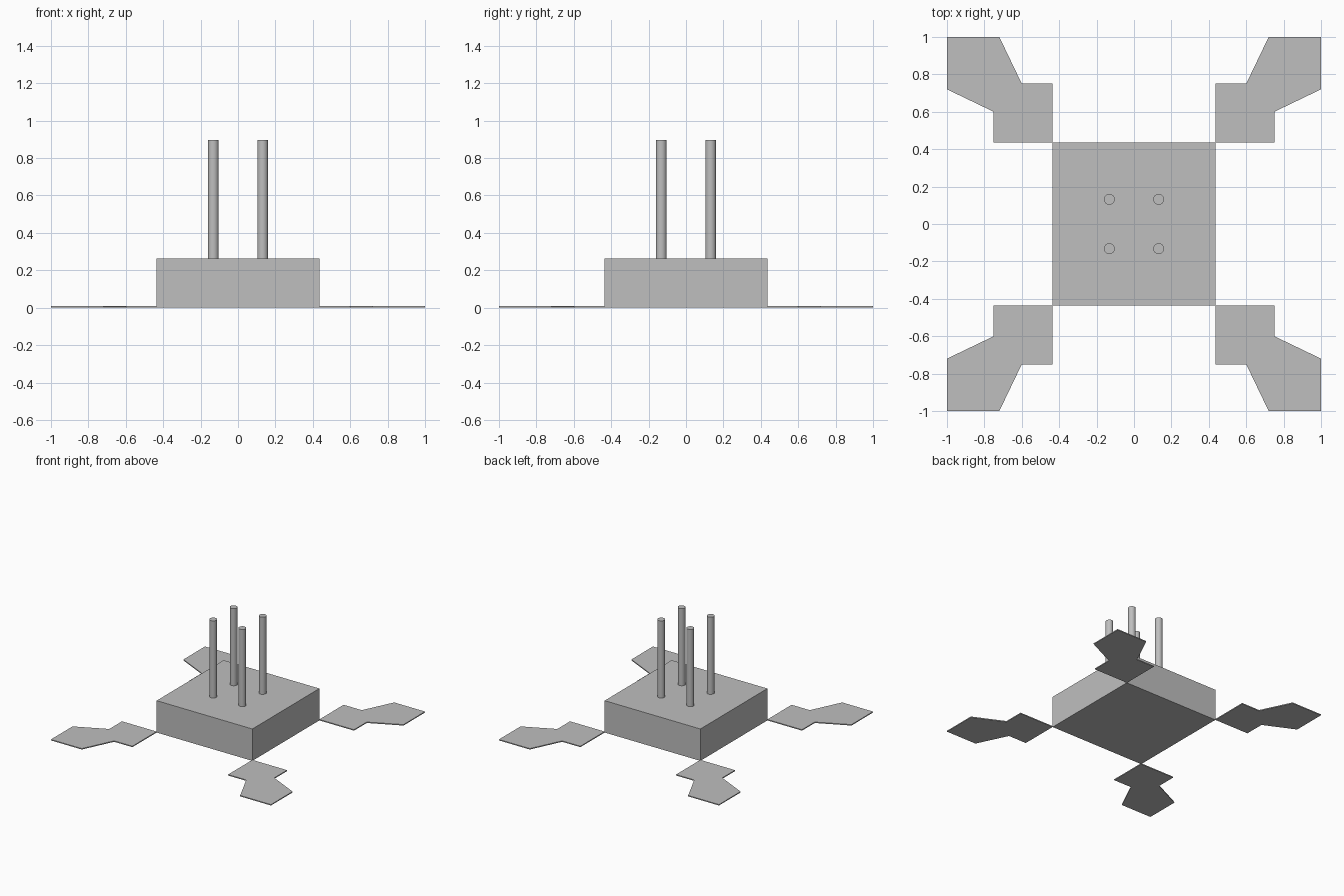
import bpy
import bmesh

cube = bpy.data.objects.get("Cube")
if cube:
    bpy.data.objects.remove(cube, do_unlink=True)

grey = bpy.data.materials.new("light_grey")
grey.use_nodes = True
colour = (0.52, 0.52, 0.52, 1)
grey.diffuse_color = colour
grey.node_tree.nodes["Principled BSDF"].inputs["Base Color"].default_value = colour

BODY_HALF = 0.435
BODY_TOP = 0.262
PIN_OFFSET = 0.132
PIN_RADIUS = 0.029
PIN_TOP = 0.896
PAD_THICKNESS = 0.008


def extruded(name, outline, bottom, top):
    """Solid prism from a flat outline."""
    bm = bmesh.new()
    face = bm.faces.new([bm.verts.new((x, y, bottom)) for x, y in outline])
    grown = bmesh.ops.extrude_face_region(bm, geom=[face])["geom"]
    verts = [v for v in grown if isinstance(v, bmesh.types.BMVert)]
    bmesh.ops.translate(bm, verts=verts, vec=(0, 0, top - bottom))
    bmesh.ops.recalc_face_normals(bm, faces=bm.faces)
    mesh = bpy.data.meshes.new(name)
    bm.to_mesh(mesh)
    bm.free()
    mesh.materials.append(grey)
    obj = bpy.data.objects.new(name, mesh)
    bpy.context.collection.objects.link(obj)
    return obj


# Square body block
h = BODY_HALF
extruded("body", [(-h, -h), (h, -h), (h, h), (-h, h)], 0, BODY_TOP)

# Corner foot outline: square root, narrow neck, flared tip
half_pad = [(0.75, h), (0.75, 0.6), (1, 0.72)]
pad = [(h, h)] + half_pad + [(1, 1)] + [(y, x) for x, y in reversed(half_pad)]

for sx, side in ((1, "left"), (-1, "right")):
    for sy, end in ((-1, "front"), (1, "back")):
        # Flat foot at each corner
        extruded(f"{end}_{side}_foot", [(x * sx, y * sy) for x, y in pad],
                 0, PAD_THICKNESS)

        # Round upright pin
        bpy.ops.mesh.primitive_cylinder_add(
            vertices=32, radius=PIN_RADIUS, depth=PIN_TOP - BODY_TOP,
            location=(sx * PIN_OFFSET, sy * PIN_OFFSET, (PIN_TOP + BODY_TOP) / 2))
        pin = bpy.context.object
        pin.name = f"{end}_{side}_pin"
        pin.data.materials.append(grey)
        bpy.ops.object.shade_smooth_by_angle()
